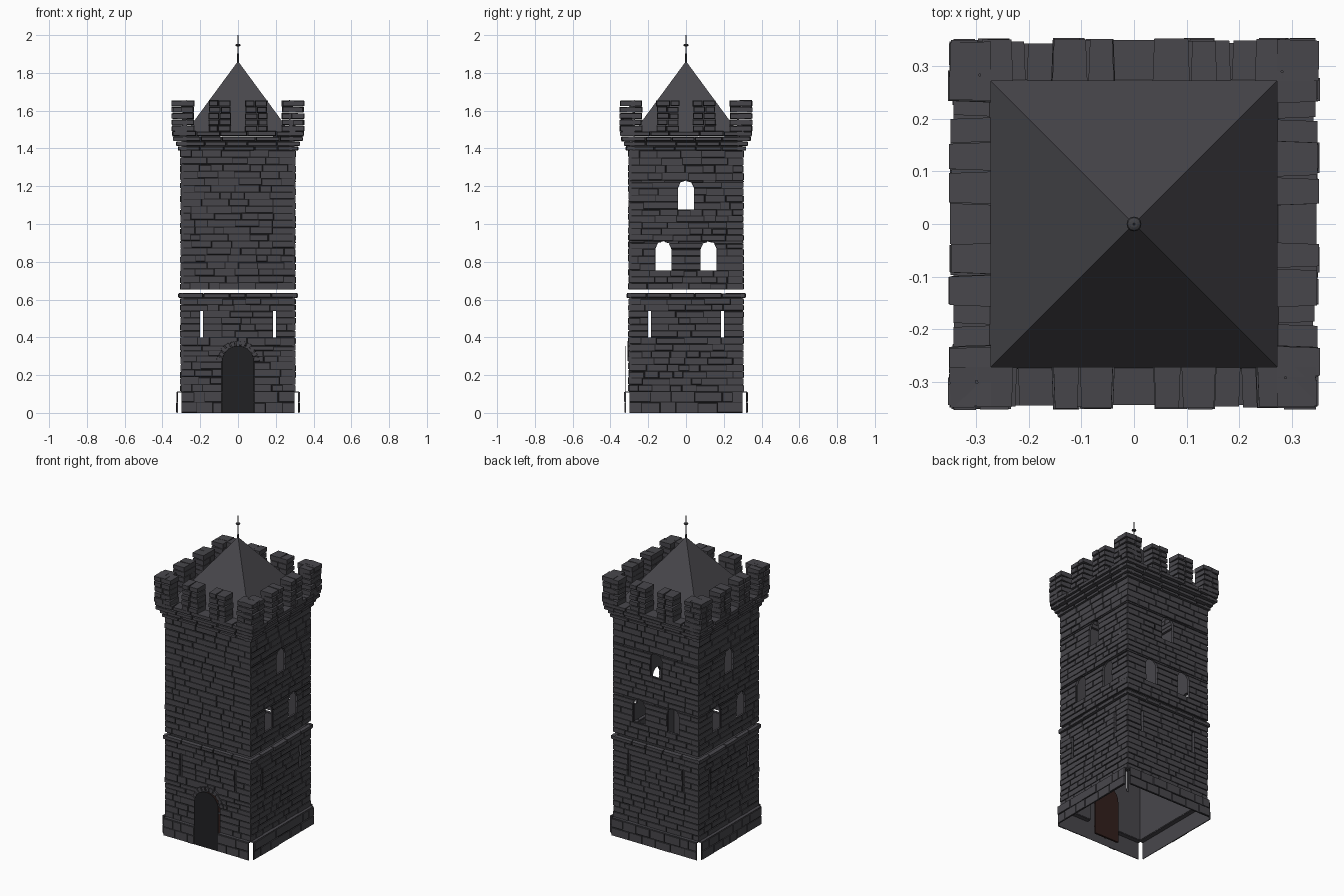
import bpy, bmesh, math, random
from mathutils import Vector, Matrix
from mathutils.geometry import tessellate_polygon

if "Cube" in bpy.data.objects:
    bpy.data.objects.remove(bpy.data.objects["Cube"])
random.seed(7)
rnd = random.uniform


def material(name, rgb):
    m = bpy.data.materials.new(name)
    m.use_nodes = True
    m.diffuse_color = (*rgb, 1)
    m.node_tree.nodes["Principled BSDF"].inputs["Base Color"].default_value = (*rgb, 1)
    return m


stone = material("grey stone", (0.064, 0.062, 0.071))
mortar = material("dark mortar", (0.015, 0.015, 0.017))
wood = material("brown wood", (0.032, 0.014, 0.012))
iron = material("dark iron", (0.05, 0.05, 0.056))


def finish(bm, name, *mats):
    bmesh.ops.recalc_face_normals(bm, faces=bm.faces[:])
    me = bpy.data.meshes.new(name)
    bm.to_mesh(me)
    bm.free()
    for m in mats:
        me.materials.append(m)
    ob = bpy.data.objects.new(name, me)
    bpy.context.collection.objects.link(ob)
    return ob


def block(bm, left, right, z0, z1, w0, w1, side=0, chamfer=0.0):
    """Block on one tower side; left and right are (bottom, top), w points outward."""
    rot = Matrix.Rotation(side * math.pi / 2, 3, 'Z')
    rings = []
    for w, c in ((w0, 0), (w1, chamfer)):
        corners = ((left[0] + c, z0 + c), (right[0] - c, z0 + c),
                   (right[1] - c, z1 - c), (left[1] + c, z1 - c))
        rings.append([bm.verts.new(rot @ Vector((u, -w, z))) for u, z in corners])
    back, front = rings
    bm.faces.new(back)
    bm.faces.new(front)
    for i in range(4):
        j = (i + 1) % 4
        bm.faces.new((back[i], back[j], front[j], front[i]))


def box(bm, u0, u1, z0, z1, w0, w1, side=0, chamfer=0.0):
    block(bm, (u0, u0), (u1, u1), z0, z1, w0, w1, side, chamfer)


# Openings: centre, half width, bottom, top, arched
def half_at(hole, z):
    c, h, z0, z1, arched = hole
    rise = z - (z1 - h)
    return math.sqrt(max(h * h - rise * rise, 0)) if arched and rise > 0 else h


def outline(hole):
    c, h, z0, z1, arched = hole
    if not arched:
        return [(c - h, z0), (c - h, z1), (c + h, z1), (c + h, z0)]
    arc = [(c - h * math.cos(math.pi * i / 12), z1 - h + h * math.sin(math.pi * i / 12))
           for i in range(13)]
    return [(c - h, z0)] + arc + [(c + h, z0)]


def panel(bm, half, z0, z1, w, thick, holes, side):
    """Thin backing wall with its openings cut out."""
    outer, loops = [(-half, z0)], []
    for hole in holes:
        if hole[2] < z0 + 0.001:
            notch = outline(hole)
            notch[0], notch[-1] = (notch[0][0], z0), (notch[-1][0], z0)
            outer += notch
        else:
            loops.append(outline(hole))
    outer += [(half, z0), (half, z1), (-half, z1)]
    polys = [[Vector((u, -w, z)) for u, z in p] for p in [outer] + loops]
    flat = [[Vector((p.x, p.z, 0)) for p in poly] for poly in polys]
    rot = Matrix.Rotation(side * math.pi / 2, 3, 'Z')
    verts = [bm.verts.new(rot @ p) for poly in polys for p in poly]
    faces = [bm.faces.new([verts[i] for i in t]) for t in tessellate_polygon(flat)]
    new = bmesh.ops.extrude_face_region(bm, geom=faces, use_keep_orig=True)
    moved = [v for v in new["geom"] if isinstance(v, bmesh.types.BMVert)]
    bmesh.ops.translate(bm, verts=moved, vec=rot @ Vector((0, thick, 0)))
    for f in faces:
        f.material_index = 1


def courses(bm, half, z0, z1, w, holes, side, height=0.036, depth=0.006):
    """Rows of uneven stones that stop at the openings."""
    cuts = {z0, z1}
    for c, h, a, b, arched in holes:
        cuts |= {a, b} | ({b - h, b - 0.3 * h} if arched else set())
    cuts = sorted(c for c in cuts if z0 <= c <= z1)
    for lo, hi in zip(cuts, cuts[1:]):
        if hi - lo < 0.004:
            continue
        n = max(1, round((hi - lo) / height))
        for i in range(n):
            a, b = lo + (hi - lo) * i / n, lo + (hi - lo) * (i + 1) / n
            mid = (a + b) / 2
            ends = [(-half, -half)]
            for hole in sorted(holes):
                if hole[2] < mid < hole[3]:
                    ha, hb = half_at(hole, a), half_at(hole, b)
                    ends += [(hole[0] - ha, hole[0] - hb), (hole[0] + ha, hole[0] + hb)]
            ends.append((half, half))
            for left, right in zip(ends[::2], ends[1::2]):
                while True:
                    nxt = max(left) + rnd(0.05, 0.15)
                    last = nxt > min(right) - 0.04
                    stop = right if last else (nxt, nxt)
                    gap = 0 if last else rnd(0.001, 0.004)
                    block(bm, left, (stop[0] - gap, stop[1] - gap),
                          a + rnd(0, 0.003), b - rnd(0, 0.004),
                          w - 0.004, w + rnd(0.4, 1.1) * depth, side, 0.0015)
                    if last:
                        break
                    left = stop


slits = [(s * 0.192, 0.008, 0.40, 0.54, False) for s in (-1, 1)]
windows = [(u, 0.042, z, z + 0.155, True)
           for u, z in ((-0.12, 0.755), (0.12, 0.755), (0, 1.077))]
doorway = (0, 0.085, 0, 0.355, True)

# Walls: plinth, lower storey and upper storey on all four sides
plinth, lower, upper = bmesh.new(), bmesh.new(), bmesh.new()
for side in range(4):
    door = [doorway] if side == 0 else []
    panel(plinth, 0.30, 0, 0.112, 0.321, 0.004, door, side)
    courses(plinth, 0.30, 0, 0.112, 0.321, door, side, 0.045)
    for u0, u1 in ([(-0.30, -0.085), (0.085, 0.30)] if door else [(-0.30, 0.30)]):
        box(plinth, u0, u1, 0.108, 0.114, 0.29, 0.322, side)
    panel(lower, 0.30, 0.112, 0.63, 0.30, 0.012, door + slits, side)
    courses(lower, 0.303, 0.112, 0.606, 0.30, door + slits, side)
    holes = windows if side else []
    panel(upper, 0.30, 0.652, 1.44, 0.30, 0.012, holes, side)
    courses(upper, 0.303, 0.652, 1.39, 0.30, holes, side)
finish(plinth, "plinth", stone, mortar)
finish(lower, "lower_wall", stone, mortar)
finish(upper, "upper_wall", stone, mortar)


# Ledge, corbels and battlements made of loose stones
def stone_run(bm, u0, u1, z0, z1, w0, w1, side, length):
    n = max(1, round((u1 - u0) / length))
    cuts = [u0] + [u0 + (u1 - u0) * (i + rnd(-0.2, 0.2)) / n for i in range(1, n)] + [u1]
    for a, b in zip(cuts, cuts[1:]):
        box(bm, a + 0.001, b - 0.001, z0 + rnd(0, 0.002), z1 - rnd(0, 0.003),
            w0, w1 + rnd(-0.005, 0.002), side, 0.003)


ledge, corbels, battlements = bmesh.new(), bmesh.new(), bmesh.new()
for side in range(4):
    stone_run(ledge, -0.314, 0.314, 0.608, 0.636, 0.29, 0.315, side, 0.12)
    for z0, z1, w in ((1.388, 1.412, 0.318), (1.412, 1.438, 0.327),
                      (1.438, 1.464, 0.343), (1.464, 1.492, 0.347)):
        stone_run(corbels, -w, w, z0, z1, 0.272, w, side, 0.13)
    for u0, u1 in ((-0.35, -0.23), (-0.157, -0.036), (0.036, 0.157), (0.23, 0.35)):
        for i in range(5):
            z = 1.488 + i * 0.0335
            j = rnd(-0.004, 0.002)
            stone_run(battlements, u0 - j, u1 + j, z, z + 0.0335, 0.271, 0.351, side, 0.07)
finish(ledge, "storey_ledge", stone)
finish(corbels, "corbels", stone)
finish(battlements, "battlements", stone)

# Four-sided roof, open underneath
bm = bmesh.new()
apex = bm.verts.new((0, 0, 1.862))
base = [bm.verts.new((x * 0.275, y * 0.275, 1.488))
        for x, y in ((-1, -1), (1, -1), (1, 1), (-1, 1))]
for i in range(4):
    bm.faces.new((base[i], base[(i + 1) % 4], apex))
finish(bm, "roof", stone)

# Finial: rod with a small flattened ball
bm = bmesh.new()
bmesh.ops.create_cone(bm, cap_ends=True, segments=8, radius1=0.005, radius2=0.002,
                      depth=0.15, matrix=Matrix.Translation((0, 0, 1.925)))
bmesh.ops.create_uvsphere(bm, u_segments=12, v_segments=6, radius=0.014,
                          matrix=Matrix.Translation((0, 0, 1.947)) @ Matrix.Diagonal((1, 1, 0.5, 1)))
finish(bm, "finial", iron)

# Door: planked leaves under an arched board
bm = bmesh.new()
panel(bm, 0.086, 0.002, 0.27, 0.255, 0.012, [], 0)
for i in range(6):
    u = -0.085 + i * 0.0284
    box(bm, u, u + 0.0265, 0.004, 0.268, 0.25, 0.259, 0, 0.001)
for f in bm.faces:
    f.material_index = 0
finish(bm, "door_leaves", wood)

bm = bmesh.new()
arch = outline((0, 0.086, 0.27, 0.356, True))[1:-1]
face = bm.faces.new([bm.verts.new((u, -0.256, z)) for u, z in arch])
new = bmesh.ops.extrude_face_region(bm, geom=[face], use_keep_orig=True)
bmesh.ops.translate(bm, vec=(0, 0.012, 0),
                    verts=[v for v in new["geom"] if isinstance(v, bmesh.types.BMVert)])
finish(bm, "door_arch_board", wood)

# Door ironwork: straps, centre bar and ring handles
bm = bmesh.new()
for z in (0.055, 0.212, 0.262):
    for s in (-1, 1):
        a, b = sorted((s * 0.008, s * 0.084))
        box(bm, a, b, z - 0.006, z + 0.006, 0.255, 0.263, 0, 0.001)
box(bm, -0.005, 0.005, 0.004, 0.268, 0.255, 0.264, 0, 0.001)
for s in (-1, 1):
    ring = [Vector((s * 0.025 + 0.013 * math.cos(t), -0.262, 0.15 + 0.013 * math.sin(t)))
            for t in (math.tau * i / 10 for i in range(10))]
    for p, q in zip(ring, ring[1:] + ring[:1]):
        turn = (q - p).to_track_quat('Z', 'Y').to_matrix().to_4x4()
        bmesh.ops.create_cone(bm, cap_ends=True, segments=6, radius1=0.003, radius2=0.003,
                              depth=(q - p).length, matrix=Matrix.Translation((p + q) / 2) @ turn)
finish(bm, "door_ironwork", iron)

# Uneven wedge stones around the door arch
bm = bmesh.new()
for i in range(11):
    t = math.pi * (i + 0.5) / 11 - math.pi / 2
    start = len(bm.verts)
    long = rnd(0.022, 0.04)
    block(bm, (-0.010, -0.014), (0.010, 0.014), 0.083, 0.083 + long, 0.29, 0.311, 0, 0.002)
    bm.verts.ensure_lookup_table()
    place = Matrix.Translation((0, 0, 0.27)) @ Matrix.Rotation(t, 4, 'Y')
    bmesh.ops.transform(bm, matrix=place, verts=bm.verts[start:])
finish(bm, "door_arch_stones", stone)
